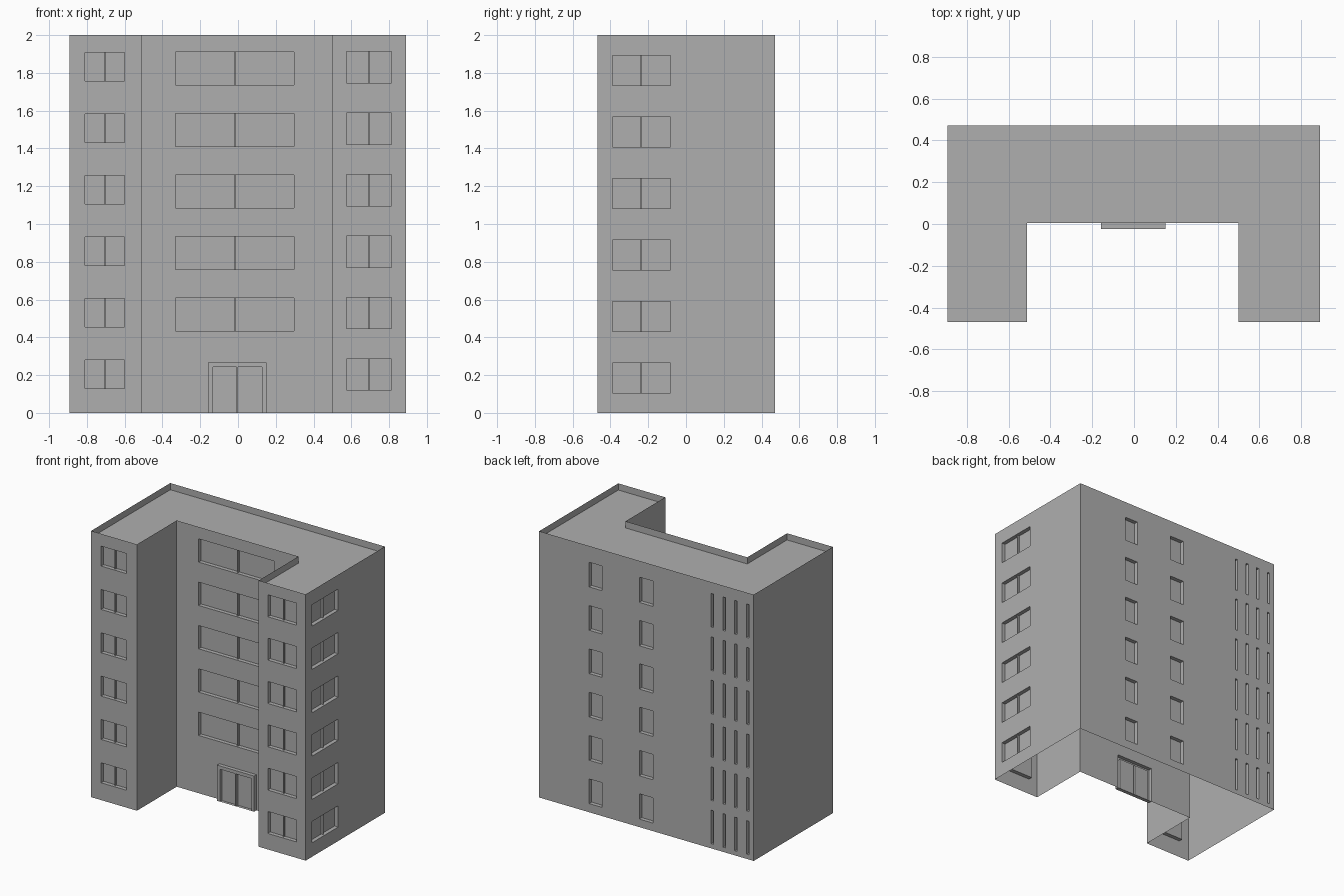
import bpy, bmesh
from mathutils import Matrix, Vector

cube = bpy.data.objects.get("Cube")
if cube:
    bpy.data.objects.remove(cube, do_unlink=True)

HEIGHT, FLOOR, REVEAL = 2.0, 0.3255, 0.03

grey = bpy.data.materials.new("plain grey")
grey.use_nodes = True
colour = (0.43, 0.43, 0.43, 1)
grey.diffuse_color = colour
grey.node_tree.nodes["Principled BSDF"].inputs["Base Color"].default_value = colour


def finish(bm, name):
    mesh = bpy.data.meshes.new(name)
    bm.to_mesh(mesh)
    bm.free()
    mesh.materials.append(grey)
    obj = bpy.data.objects.new(name, mesh)
    bpy.context.collection.objects.link(obj)


def stack(lo, hi, z0, z1, floors=range(6), mullion=False):
    """One column of equal openings, repeated on each floor."""
    return [(lo, hi, z0 + f * FLOOR, z1 + f * FLOOR, REVEAL, True, mullion) for f in floors]


def facade(name, a, b, openings=(), top=HEIGHT):
    """Wall from a to b with recessed or projecting openings; outside is on the right."""
    a, b = Vector((*a, 0)), Vector((*b, 0))
    u = (b - a).normalized()
    n = Vector((u.y, -u.x, 0))
    axis = 0 if abs(u.x) > 0.5 else 1
    bm = bmesh.new()

    def point(s, z, depth=0):
        return a + u * s + Vector((0, 0, z)) - n * depth

    def quad(*pts):
        bm.faces.new([bm.verts.new(p) for p in pts])

    rects = []
    for lo, hi, *rest in openings:
        s0, s1 = sorted((abs(lo - a[axis]), abs(hi - a[axis])))
        rects.append((s0, s1, *rest))
    cuts_s = sorted({0, (b - a).length, *(s for r in rects for s in r[:2])})
    cuts_z = sorted({0, top, *(z for r in rects for z in r[2:4])})

    # Solid wall around the openings
    for s0, s1 in zip(cuts_s, cuts_s[1:]):
        for z0, z1 in zip(cuts_z, cuts_z[1:]):
            s, z = (s0 + s1) / 2, (z0 + z1) / 2
            if not any(r[0] < s < r[1] and r[2] < z < r[3] for r in rects):
                quad(point(s0, z0), point(s1, z0), point(s1, z1), point(s0, z1))

    # Reveals, panes and centre mullions
    for s0, s1, z0, z1, depth, pane, mullion in rects:
        ring = [(s0, z0), (s1, z0), (s1, z1), (s0, z1)]
        for p, q in zip(ring, ring[1:] + ring[:1]):
            quad(point(*p), point(*q), point(*q, depth), point(*p, depth))
        if pane:
            quad(*[point(*p, depth) for p in ring])
        if mullion:
            centre = point((s0 + s1) / 2, (z0 + z1) / 2, depth * 0.75)
            size = Vector((abs(u.x) * 0.008 + abs(n.x) * depth / 2,
                           abs(u.y) * 0.008 + abs(n.y) * depth / 2, z1 - z0))
            bmesh.ops.create_cube(bm, size=1, matrix=Matrix.Translation(centre) @ Matrix.Diagonal((*size, 1)))

    bmesh.ops.remove_doubles(bm, verts=bm.verts, dist=0.0001)
    finish(bm, name)


# U-shaped footprint, counter-clockwise from the front corner of the right wing
LEFT, RIGHT, FRONT, BACK = 0.89, -0.893, -0.468, 0.472
INNER_L, INNER_R, COURT = 0.5, -0.512, 0.004
plan = [(RIGHT, FRONT), (INNER_R, FRONT), (INNER_R, COURT), (INNER_L, COURT),
        (INNER_L, FRONT), (LEFT, FRONT), (LEFT, BACK), (RIGHT, BACK)]

# Openings of each wall
DOOR_L, DOOR_R, DOOR_TOP, DOOR_OUT = 0.15, -0.158, 0.268, 0.028
court_openings = stack(-0.33, 0.297, 0.108, 0.283, range(1, 6), True)
court_openings.append((DOOR_R, DOOR_L, 0, DOOR_TOP, -DOOR_OUT, False, False))
back_openings = stack(0.366, 0.474, 0.065, 0.25) + stack(-0.058, 0.058, 0.06, 0.25)
for slit in range(4):
    x = -0.549 - slit * 0.098
    back_openings += stack(x - 0.01, x + 0.01, 0.035, 0.287)

walls = [
    ("right_wing_front_wall", stack(-0.81, -0.6, 0.13, 0.28, mullion=True)),
    ("right_wing_inner_wall", []),
    ("courtyard_wall", court_openings),
    ("left_wing_inner_wall", []),
    ("left_wing_front_wall", stack(0.575, 0.812, 0.12, 0.285, mullion=True)),
    ("left_side_wall", stack(-0.39, -0.083, 0.105, 0.265, mullion=True)),
    ("back_wall", back_openings),
    ("right_side_wall", []),
]
for i, (name, openings) in enumerate(walls):
    facade(name, plan[i], plan[(i + 1) % len(plan)], openings)

# Projecting entrance frame with two set-back door leaves
door_y = COURT - DOOR_OUT
leaves = [(lo, hi, 0, 0.243, 0.022, True, False) for lo, hi in ((-0.133, -0.009), (0.001, 0.127))]
facade("entrance_doors", (DOOR_R, door_y), (DOOR_L, door_y), leaves, DOOR_TOP)

# Parapet rim and sunken flat roof
bm = bmesh.new()
roof = bm.faces.new([bm.verts.new((x, y, HEIGHT)) for x, y in plan])
bmesh.ops.inset_individual(bm, faces=[roof], thickness=0.034, use_even_offset=True)
sunk = bmesh.ops.extrude_discrete_faces(bm, faces=[roof])["faces"][0]
bmesh.ops.translate(bm, verts=sunk.verts, vec=(0, 0, -0.05))
finish(bm, "roof_and_parapet")
